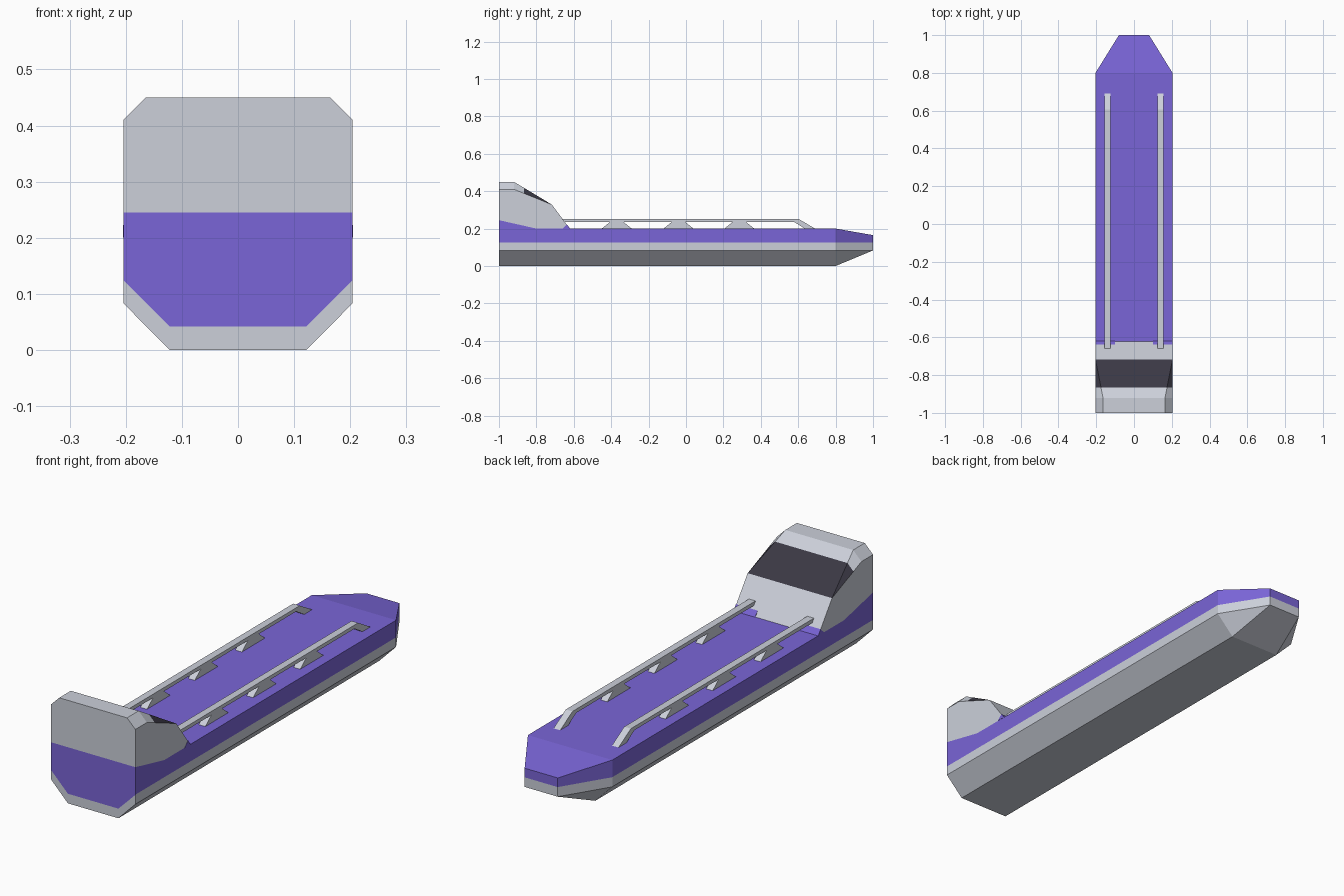
import bpy
import bmesh
from mathutils import Vector

cube = bpy.data.objects.get("Cube")
if cube:
    bpy.data.objects.remove(cube, do_unlink=True)


def material(name, srgb):
    rgb = [((c / 255 + 0.055) / 1.055) ** 2.4 for c in srgb]
    mat = bpy.data.materials.new(name)
    mat.use_nodes = True
    mat.diffuse_color = (*rgb, 1)
    mat.node_tree.nodes["Principled BSDF"].inputs["Base Color"].default_value = (*rgb, 1)
    return mat


GREY, PURPLE, DARK = range(3)
MATS = [material("pale grey", (204, 208, 218)),
        material("purple paint", (122, 101, 215)),
        material("dark glass", (58, 56, 68))]


def finish(bm, name):
    mesh = bpy.data.meshes.new(name)
    bm.to_mesh(mesh)
    bm.free()
    for mat in MATS:
        mesh.materials.append(mat)
    obj = bpy.data.objects.new(name, mesh)
    bpy.context.collection.objects.link(obj)
    return obj


def convex_body(half_points):
    """Convex solid from points on the +x side and their mirror images."""
    bm = bmesh.new()
    for x, y, z in half_points:
        for side in (1, -1):
            bm.verts.new((side * x, y, z))
    bmesh.ops.convex_hull(bm, input=bm.verts[:])
    bmesh.ops.dissolve_limit(bm, angle_limit=0.01, verts=bm.verts[:], edges=bm.edges[:])
    bmesh.ops.recalc_face_normals(bm, faces=bm.faces[:])
    return bm


def cut(bm, co, normal, faces=None):
    faces = faces or bm.faces[:]
    edges = {e for f in faces for e in f.edges}
    verts = {v for f in faces for v in f.verts}
    bmesh.ops.bisect_plane(bm, geom=[*faces, *edges, *verts], dist=1e-5,
                           plane_co=co, plane_no=normal)
    bm.normal_update()


def prism(name, outline, x0, x1, colour):
    """Side outline of (y, z) points extruded from x0 to x1."""
    bm = bmesh.new()
    face = bm.faces.new([bm.verts.new((x0, y, z)) for y, z in outline])
    new = bmesh.ops.extrude_face_region(bm, geom=[face])["geom"]
    bmesh.ops.translate(bm, vec=(x1 - x0, 0, 0),
                        verts=[g for g in new if isinstance(g, bmesh.types.BMVert)])
    bmesh.ops.recalc_face_normals(bm, faces=bm.faces[:])
    for f in bm.faces:
        f.material_index = colour
    return finish(bm, name)


# Hull: chamfered box tapering to a blunt bow
W, KEEL, CHINE, DECK, BAND = 0.204, 0.122, 0.083, 0.2, 0.042
section = [(KEEL, 0), (W, CHINE), (W, DECK)]
points = [(x, y, z) for y in (-1, 0.8) for x, z in section]
points += [(0.08, 1, CHINE), (0.08, 1, 0.165)]
hull = convex_body(points)


def stern_faces():
    return [f for f in hull.faces if f.normal.y < -0.9]


# Stern paint follows the chine; side paint starts at a level line
cut(hull, (0, 0, BAND), (0, 0, 1), stern_faces())
for side in (1, -1):
    cut(hull, (side * KEEL, 0, BAND), (side, 0, -1), stern_faces())
cut(hull, (0, 0, CHINE + BAND), (0, 0, 1),
    [f for f in hull.faces if f.normal.y > -0.9])
for f in hull.faces:
    c = f.calc_center_median()
    if f.normal.y < -0.9:
        painted = c.z > BAND and c.z - BAND > abs(c.x) - KEEL
    else:
        painted = c.z > CHINE + BAND
    f.material_index = PURPLE if painted else GREY
finish(hull, "hull")

# Bridge tower with chamfered roof and sloped front window
tower = convex_body([(W, -1, DECK), (W, -1, 0.41), (0.164, -1, 0.45),
                     (0.164, -0.92, 0.45), (W, -0.92, 0.41),
                     (W, -0.717, 0.328), (W, -0.622, DECK)])
slope = Vector((0, -0.225, -1))
stripe = Vector((0, -0.8, DECK))
cut(tower, stripe, slope)
cut(tower, (0, -0.865, 0), (0, 1, 0), [f for f in tower.faces if f.normal.z > 0.3])
for f in tower.faces:
    c = f.calc_center_median()
    if (c - stripe).dot(slope) > 0:
        f.material_index = PURPLE
    elif f.normal.z > 0.3 and -0.865 < c.y < -0.717:
        f.material_index = DARK
finish(tower, "bridge_tower")

# Deck rails, their supports and painted tower corners
for side, label in ((1, "left"), (-1, "right")):
    inner, outer = side * 0.125, side * 0.157
    prism(label + "_rail",
          [(-0.66, 0.234), (-0.66, 0.25), (0.605, 0.25), (0.69, DECK),
           (0.635, DECK), (0.58, 0.234)], inner, outer, GREY)
    for i, y in enumerate((-0.37, -0.04, 0.285)):
        prism(f"{label}_rail_support_{i + 1}",
              [(y - 0.08, DECK), (y - 0.035, 0.236), (y + 0.035, 0.236), (y + 0.08, DECK)],
              inner, outer, GREY)
    prism(label + "_tower_corner_paint",
          [(-0.66, DECK), (-0.637, 0.223), (-0.62, DECK)],
          side * 0.1, side * (W + 0.001), PURPLE)
